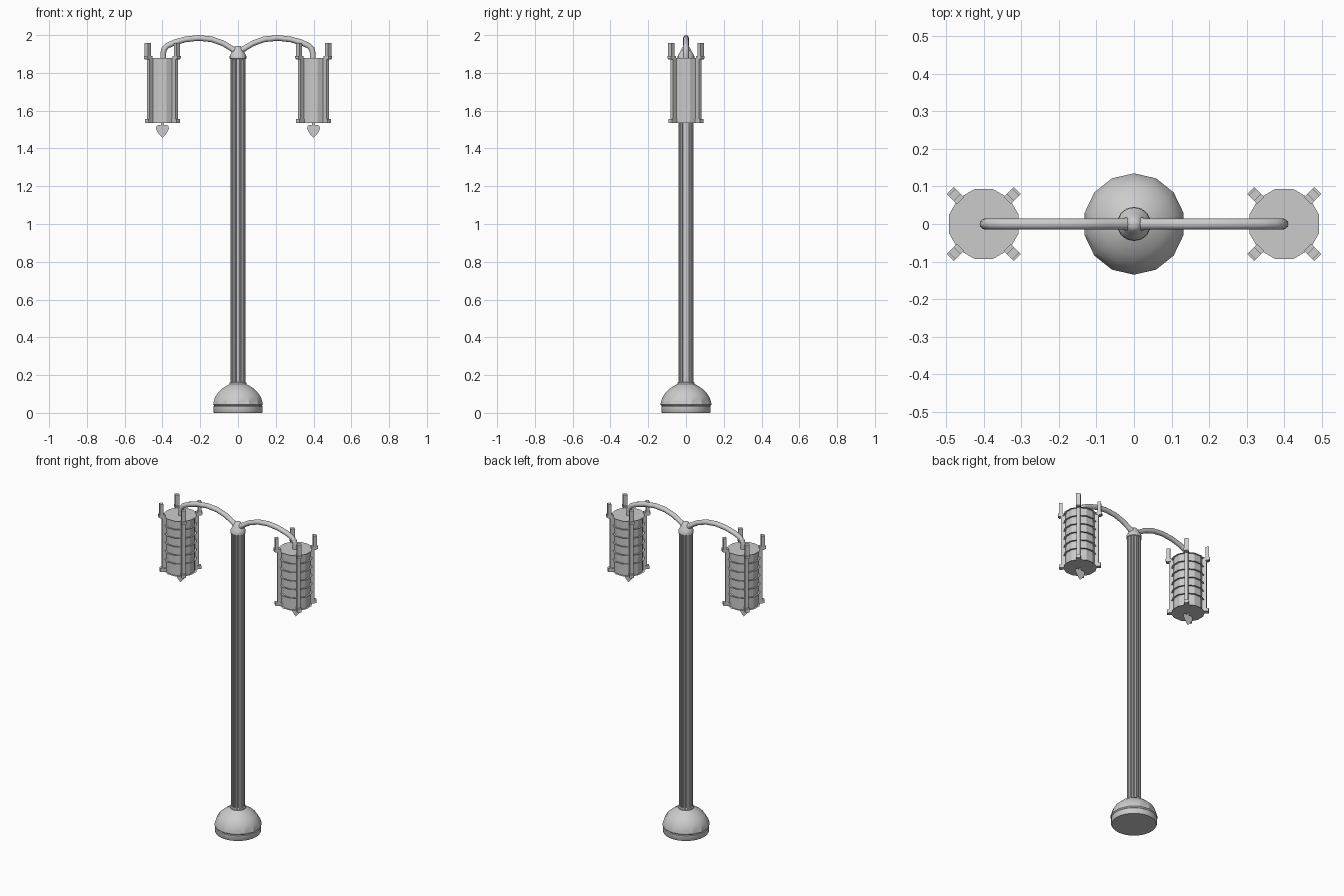
import bpy, bmesh, math
from mathutils import Matrix, Vector

if "Cube" in bpy.data.objects:
    bpy.data.objects.remove(bpy.data.objects["Cube"])

SIDES = 14


def make(name, bm, smooth=None):
    bmesh.ops.recalc_face_normals(bm, faces=bm.faces)
    me = bpy.data.meshes.new(name)
    bm.to_mesh(me)
    bm.free()
    ob = bpy.data.objects.new(name, me)
    bpy.context.collection.objects.link(ob)
    if smooth:
        bpy.ops.object.select_all(action='DESELECT')
        ob.select_set(True)
        bpy.context.view_layer.objects.active = ob
        bpy.ops.object.shade_smooth_by_angle(angle=math.radians(smooth))
    return ob


def loft(name, rings, smooth=None):
    """Skin a list of equal-length point rings and cap both ends."""
    bm = bmesh.new()
    vs = [[bm.verts.new(p) for p in r] for r in rings]
    n = len(vs[0])
    for a, b in zip(vs, vs[1:]):
        for i in range(n):
            j = (i + 1) % n
            bm.faces.new((a[i], a[j], b[j], b[i]))
    bm.faces.new(vs[0])
    bm.faces.new(vs[-1])
    return make(name, bm, smooth)


def circle(r, z, n, x=0, start=0.0):
    return [(x + r * math.cos(start + math.tau * i / n),
             r * math.sin(start + math.tau * i / n), z) for i in range(n)]


def lathe(name, profile, n, x=0, start=0.0, smooth=None):
    return loft(name, [circle(r, z, n, x, start) for r, z in profile], smooth)


# Round plinth and faceted dome with a vertex on the y axis
lathe("base_plinth", [(.127, 0), (.131, .006), (.131, .034), (.127, .038)],
      28, smooth=40)
dome = [(.127, .036), (.135, .044), (.133, .056), (.125, .082), (.108, .108),
        (.084, .13), (.058, .146), (.046, .152), (.046, .16), (.038, .164)]
lathe("base_dome", dome, SIDES, start=math.pi / 2, smooth=24)


# Fluted column
def fluted(z):
    pts = []
    for i in range(SIDES):
        for f, r in ((-.28, .04), (.28, .04), (.38, .033), (.62, .033)):
            a = math.pi / 2 + math.tau * (i + f) / SIDES
            pts.append((r * math.cos(a), r * math.sin(a), z))
    return pts


loft("column", [fluted(.15), fluted(1.88)])

# Collar and hub joining the arms
lathe("top_collar", [(.038, 1.872), (.044, 1.876), (.044, 1.89), (.038, 1.9),
                     (.028, 1.918), (.019, 1.935), (.01, 1.943)], 20, smooth=50)


# Finial, a flat spade plate hanging below the lantern
def finial(x):
    half = [(.007, 1.536), (.007, 1.522), (.02, 1.525), (.032, 1.518),
            (.034, 1.503), (.024, 1.483), (.01, 1.466)]
    outline = half + [(0, 1.456)] + [(-a, z) for a, z in reversed(half)]
    bm = bmesh.new()
    bm.faces.new([bm.verts.new((x + a, 0, z)) for a, z in outline])
    make("finial", bm)


# One corner bar: strip, brackets and upright post
def corner_bars(x):
    boxes = [(.082, .107, .02, 1.535, 1.88), (.082, .119, .026, 1.535, 1.556),
             (.088, .126, .026, 1.875, 1.89), (.1, .12, .026, 1.87, 1.957)]
    bm = bmesh.new()
    for k in range(4):
        rot = Matrix.Translation((x, 0, 0)) @ Matrix.Rotation(math.pi / 4 + k * math.pi / 2, 4, 'Z')
        for r0, r1, w, z0, z1 in boxes:
            m = (rot @ Matrix.Translation(((r0 + r1) / 2, 0, (z0 + z1) / 2))
                 @ Matrix.Diagonal((r1 - r0, w, z1 - z0, 1)))
            bmesh.ops.create_cube(bm, size=1, matrix=m)
    make("corner_bars", bm)


# Lantern with thin disc fins
def lantern(x):
    st = math.pi / 12
    lathe("lantern_body", [(.085, 1.536), (.085, 1.879)], 12, x, st)
    bm = bmesh.new()
    for z in [1.535, 1.88] + [1.612 + i * .0535 for i in range(5)]:
        bm.faces.new([bm.verts.new(p) for p in circle(.096, z, 12, x, st)])
    make("lantern_fins", bm)
    corner_bars(x)
    finial(x)


# Curved arm as a swept tube
def arm(s):
    path = [(0, 1.905), (.03, 1.927), (.08, 1.957), (.14, 1.978), (.21, 1.985),
            (.28, 1.977), (.34, 1.96), (.375, 1.943), (.392, 1.925), (.396, 1.9), (.396, 1.87)]
    P = [Vector((s * a, 0, z)) for a, z in path]
    rings = []
    for i, p in enumerate(P):
        t = (P[min(i + 1, len(P) - 1)] - P[max(i - 1, 0)]).normalized()
        side = Vector((0, 1, 0))
        up = t.cross(side)
        r = .024 if i == 0 else .015
        rings.append([p + r * (math.cos(a) * side + math.sin(a) * up)
                      for a in (math.tau * k / 12 for k in range(12))])
    loft("arm", rings, smooth=45)


for s in (-1, 1):
    arm(s)
    lantern(s * .4)
